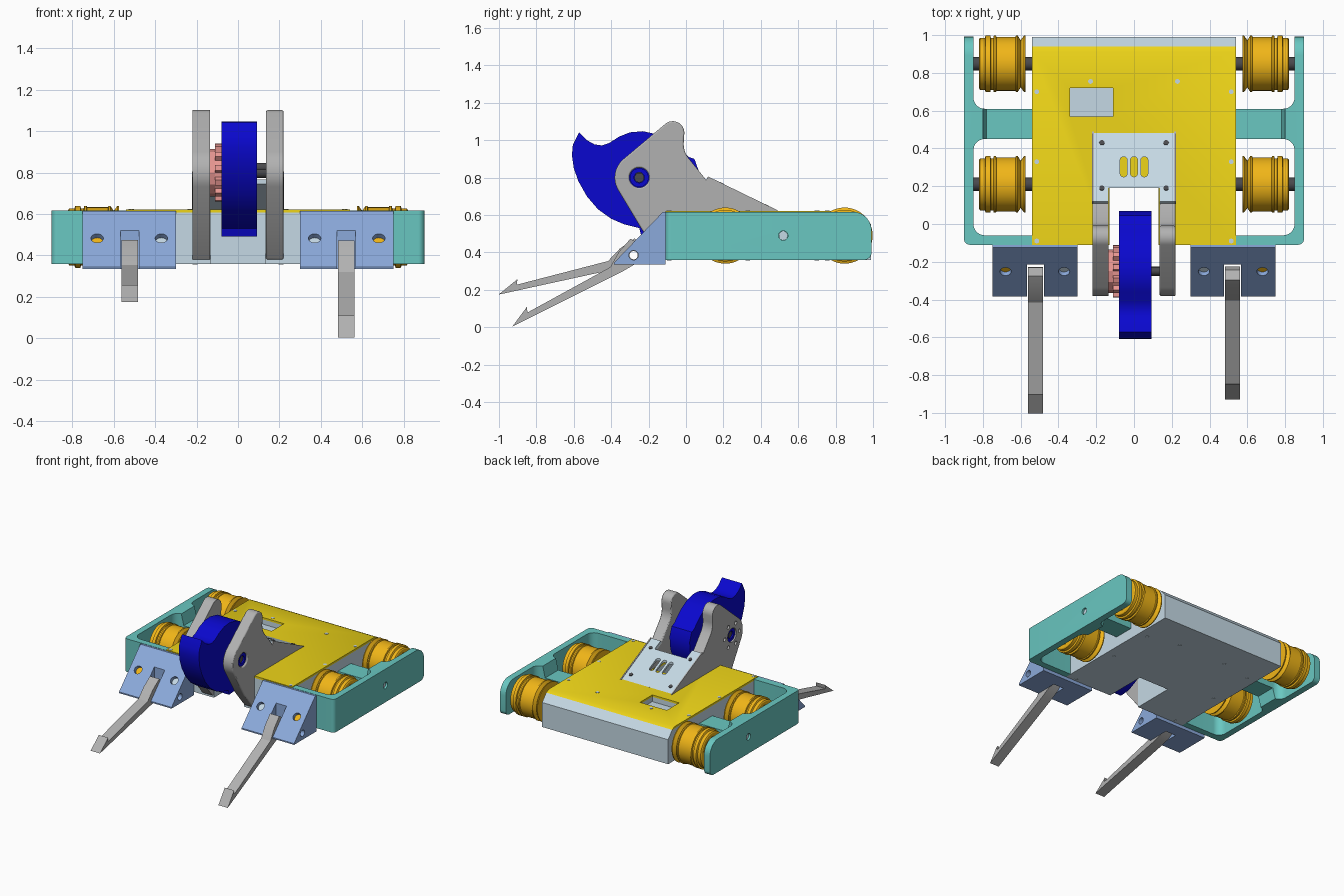
import bpy, bmesh, math
from mathutils import Vector

if "Cube" in bpy.data.objects:
    bpy.data.objects.remove(bpy.data.objects["Cube"])

# ---------- helpers ----------
def mat(name, r, g, b):
    m = bpy.data.materials.new(name)
    m.diffuse_color = [(c / 255) ** 2.2 for c in (r, g, b)] + [1]
    m.use_nodes = True
    m.node_tree.nodes["Principled BSDF"].inputs["Base Color"].default_value = m.diffuse_color
    return m

YELLOW = mat("yellow", 238, 212, 30)
TEAL = mat("teal", 105, 198, 192)
PALE = mat("pale_blue", 196, 216, 228)
SLATE = mat("slate_blue", 138, 168, 218)
GOLD = mat("gold", 240, 180, 30)
BLUE = mat("deep_blue", 18, 16, 205)
PINK = mat("pink", 232, 150, 145)
GREY = mat("grey", 176, 176, 176)
DARK = mat("dark", 75, 75, 78)

def fillet(pts, seg=8):
    """Round every (a, b, radius) corner of a closed outline."""
    out = []
    for i, p in enumerate(pts):
        c = Vector(p[:2])
        if len(p) < 3:
            out.append(c)
            continue
        u = (Vector(pts[i - 1][:2]) - c).normalized()
        v = (Vector(pts[(i + 1) % len(pts)][:2]) - c).normalized()
        half, r = u.angle(v) / 2, p[2]
        o = c + (u + v).normalized() * r / math.sin(half)
        s, e = c + u * r / math.tan(half) - o, c + v * r / math.tan(half) - o
        a, d = math.atan2(s.y, s.x), math.atan2(e.y, e.x) - math.atan2(s.y, s.x)
        d = (d + math.pi) % (2 * math.pi) - math.pi
        out += [o + r * Vector((math.cos(a + d * k / seg), math.sin(a + d * k / seg))) for k in range(seg + 1)]
    return out

def finish(name, bm, m):
    bmesh.ops.recalc_face_normals(bm, faces=bm.faces)
    me = bpy.data.meshes.new(name)
    bm.to_mesh(me)
    bm.free()
    ob = bpy.data.objects.new(name, me)
    bpy.context.collection.objects.link(ob)
    if m:
        me.materials.append(m)
    return ob

def prism(name, axis, pts, t0, t1, m=None):
    """Extrude an outline along an axis from t0 to t1."""
    place = {'x': lambda a, b, t: (t, a, b), 'y': lambda a, b, t: (a, t, b), 'z': lambda a, b, t: (a, b, t)}[axis]
    bm = bmesh.new()
    lo, hi = [[bm.verts.new(place(p[0], p[1], t)) for p in pts] for t in (t0, t1)]
    bm.faces.new(lo)
    bm.faces.new(hi)
    n = len(pts)
    for i in range(n):
        j = (i + 1) % n
        bm.faces.new((lo[i], lo[j], hi[j], hi[i]))
    return finish(name, bm, m)

def rect(a0, a1, b0, b1):
    return [(a0, b0), (a1, b0), (a1, b1), (a0, b1)]

def circle(a, b, r, n=24):
    return [(a + r * math.cos(2 * math.pi * k / n), b + r * math.sin(2 * math.pi * k / n)) for k in range(n)]

def cut(ob, *cutters, op='DIFFERENCE'):
    for c in cutters:
        c.hide_render = True
        mod = ob.modifiers.new("cut", 'BOOLEAN')
        mod.operation, mod.object, mod.solver = op, c, 'EXACT'
        bpy.context.view_layer.objects.active = ob
        bpy.ops.object.modifier_apply(modifier=mod.name)
        bpy.data.objects.remove(c)

def lathe(name, profile, y, z, s, m, n=48):
    """Revolve (x, radius) points around an axle parallel to x."""
    bm = bmesh.new()
    rings = [[bm.verts.new((s * x, y + r * math.cos(2 * math.pi * k / n), z + r * math.sin(2 * math.pi * k / n)))
              for k in range(n)] for x, r in profile]
    for a, b in zip(rings, rings[1:]):
        for k in range(n):
            bm.faces.new((a[k], a[k - 1], b[k - 1], b[k]))
    bm.faces.new(rings[0])
    bm.faces.new(rings[-1])
    return finish(name, bm, m)

# ---------- chassis and top plate ----------
chassis = prism("chassis", 'x', [(-.11, .36), (.99, .36), (.99, .55), (.94, .607), (-.11, .607)], -.54, .54, PALE)
cut(chassis, prism("notch", 'z', rect(-.13, .13, -.2, .22), .3, .7),
    prism("window_recess", 'z', rect(-.34, -.11, .57, .72), .57, .7))
plate = prism("top_plate", 'x', [(-.11, .607), (.94, .607), (.91, .622), (-.11, .622)], -.54, .54, YELLOW)
screws = [(s * x, y) for s in (1, -1) for x, y in ((.515, -.09), (.515, .33), (.515, .7), (.23, .755))]
cut(plate, prism("notch", 'z', rect(-.13, .13, -.2, .22), .3, .7),
    prism("window", 'z', rect(-.34, -.11, .57, .72), .5, .7))
for x, y in screws:
    prism("top_screw", 'z', circle(x, y, .013, 16), .61, .624, PALE)
    prism("bottom_screw", 'z', circle(x * .9, y, .012, 16), .357, .37, PALE)

# ---------- wheel guards and wheels ----------
wheel = [(.575, .06), (.575, .15), (.582, .15), (.6, .125), (.616, .15), (.625, .15), (.628, .143), (.728, .143),
         (.731, .15), (.742, .15), (.745, .138), (.758, .138), (.761, .15), (.785, .15), (.79, .138),
         (.815, .138), (.82, .13), (.82, .105), (.80, .10), (.80, .03)]
for s in (1, -1):
    side = "right" if s > 0 else "left"
    comb = [(.54, -.11), (.9, -.11, .03), (.9, 1.0), (.85, 1.0), (.85, .61, .06), (.54, .61), (.54, .45),
            (.85, .45, .06), (.85, -.06, .06), (.54, -.06)]
    guard = prism(side + "_wheel_guard", 'z', fillet([(s * p[0], *p[1:]) for p in comb]), .36, .617, TEAL)
    outline = prism("outline", 'x', fillet([(-.2, .3599), (.992, .3599, .04), (.992, .6171, .1), (-.2, .6171)]), -1, 1)
    cut(guard, outline, op='INTERSECT')
    cut(guard, prism("bar_top", 'y', [(s * .5, .53), (s * .78, .53), (s * .82, .7), (s * .5, .7)], .44, .62),
        prism("bar_bottom", 'y', [(s * .5, .44), (s * .78, .44), (s * .82, .3), (s * .5, .3)], .44, .62),
        prism("hole", 'x', circle(.52, .49, .025), s * .8, s * 1))
    prism(side + "_guard_pin", 'x', circle(.52, .49, .024), s * .79, s * .885, PALE)
    for y, end in ((.21, "front"), (.848, "rear")):
        lathe(f"{side}_{end}_wheel", wheel, y, .49, s, GOLD)
        prism(f"{side}_{end}_axle", 'x', circle(y, .49, .035), s * .53, s * .86 if end == "front" else s * .855, DARK)

    # sloped fork bracket with fork slot, bolt holes and pivot hole
    bracket = prism(side + "_fork_bracket", 'x', [(-.11, .615), (-.11, .335), (-.385, .335), (-.385, .345), (-.125, .615)],
                    s * .3, s * .75, SLATE)
    cut(bracket, prism("slot", 'x', rect(-.5, -.215, .3, .53), s * .477, s * .567),
        prism("pivot_hole", 'x', circle(-.28, .385, .025), s * .2, s * .8))
    for x in (.37, .68):
        bore = prism("bolt_bore", 'z', circle(0, 0, .03), -.07, .1)
        bore.location = (s * x, -.252, .483)
        bore.rotation_euler = (math.radians(46), 0, 0)
        bpy.context.view_layer.update()
        cut(bracket, bore)
        bolt = prism(side + "_bracket_bolt", 'z', circle(0, 0, .028), -.08, -.025, PALE if x < .5 else GOLD)
        bolt.location, bolt.rotation_euler = (s * x, -.252, .483), (math.radians(46), 0, 0)

    # barbed fork, each side tilted differently
    tilt = math.radians(30.3 if s > 0 else 16.1)
    shape = [(.752, -.002), (.631, .05), (.645, .022), (.14, .008), (.06, .055), (-.03, .085), (-.06, .03),
             (-.045, -.03), (.02, -.045), (.1, -.045)]
    pts = [(-.28 - u * math.cos(tilt) - v * math.sin(tilt), .385 - u * math.sin(tilt) + v * math.cos(tilt)) for u, v in shape]
    fork = prism(side + "_fork", 'x', pts, s * .482, s * .562, GREY)
    cut(fork, prism("pivot_hole", 'x', circle(-.28, .385, .022), s * .4, s * .6))

    # upright holding the weapon
    upright = prism(side + "_upright", 'x', fillet([
        (-.42, .828, .13), (0, 1.18, .062), (-.015, .94, .12), (.11, .785), (.48, .612), (.3, .4), (-.12, .38),
        (-.235, .52)], 12), s * .135, s * .22, GREY)
    cut(upright, prism("hub_hole", 'x', circle(-.25, .8, .053, 32), s * .1, s * .3))
    if s < 0:
        for a, b in circle(-.25, .8, .09, 6):
            cut(upright, prism("motor_hole", 'x', circle(a, b, .014, 12), -.1, -.3))
    bev = upright.modifiers.new("soft_edges", 'BEVEL')
    bev.width, bev.segments, bev.angle_limit = .008, 2, math.radians(50)
    hub = prism(side + "_hub", 'x', circle(-.25, .8, .05, 32), s * .135, s * .21, BLUE)
    cut(hub, prism("bore", 'x', circle(-.25, .8, .028), s * .1, s * .3))

# ---------- spinning weapon ----------
blade = [(-.572, 1.042), (-.605, .975), (-.61, .92), (-.6, .85), (-.575, .78), (-.53, .7), (-.47, .63), (-.4, .58),
         (-.33, .55), (-.25, .53), (-.24, .492), (-.15, .5), (-.05, .55), (.02, .63), (.06, .73), (.07, .83),
         (.045, .9), (.015, .91), (-.03, .955), (-.08, .995), (-.14, 1.028), (-.23, 1.048), (-.3, 1.042),
         (-.36, 1.018), (-.41, .985), (-.45, .972), (-.49, .978), (-.53, 1.0)]
prism("weapon_disc", 'x', blade, -.08, .092, BLUE)
prism("weapon_axle", 'x', circle(-.25, .8, .026), -.2, .2, DARK)
prism("axle_collar", 'x', circle(-.25, .825, .022), .09, .14, DARK)
gear = [(-.25 + r * math.cos(math.radians(15 * k + d)), .8 + r * math.sin(math.radians(15 * k + d)))
        for k in range(24) for d, r in ((0, .14 if k % 2 else .115), (11, .14 if k % 2 else .115))]
prism("motor_gear", 'x', gear, -.112, -.078, PINK)
prism("motor_body", 'x', circle(-.25, .8, .115, 12), -.137, -.11, PINK)

# ---------- sloped cover over the notch ----------
cover = prism("sloped_cover", 'x', [(.105, .785), (.47, .617), (.482, .624), (.118, .802)], -.215, .215, PALE)
cut(cover, prism("cover_notch", 'z', rect(-.135, .135, 0, .19), .5, 1))
for x in (-.055, 0, .055):
    cut(cover, prism("vent", 'z', fillet([(x - .018, .25, .015), (x + .018, .25, .015), (x + .018, .355, .015),
                                         (x - .018, .355, .015)], 4), .5, 1))
for x in (-.17, .17):
    for y, z in ((.19, .768), (.43, .651)):
        screw = prism("cover_screw", 'z', circle(0, 0, .014, 16), -.02, .004, DARK)
        screw.location, screw.rotation_euler = (x, y, z), (math.radians(-26), 0, 0)
for x in (-.222, .213):
    prism("cover_side_frame", 'x', [(.105, .78), (.49, .6), (.49, .625), (.118, .806)], x, x + .009, GREY)

# ---------- smooth the round parts ----------
for ob in bpy.context.scene.objects:
    ob.select_set(True)
bpy.context.view_layer.objects.active = chassis
bpy.ops.object.shade_smooth_by_angle(angle=math.radians(28))
